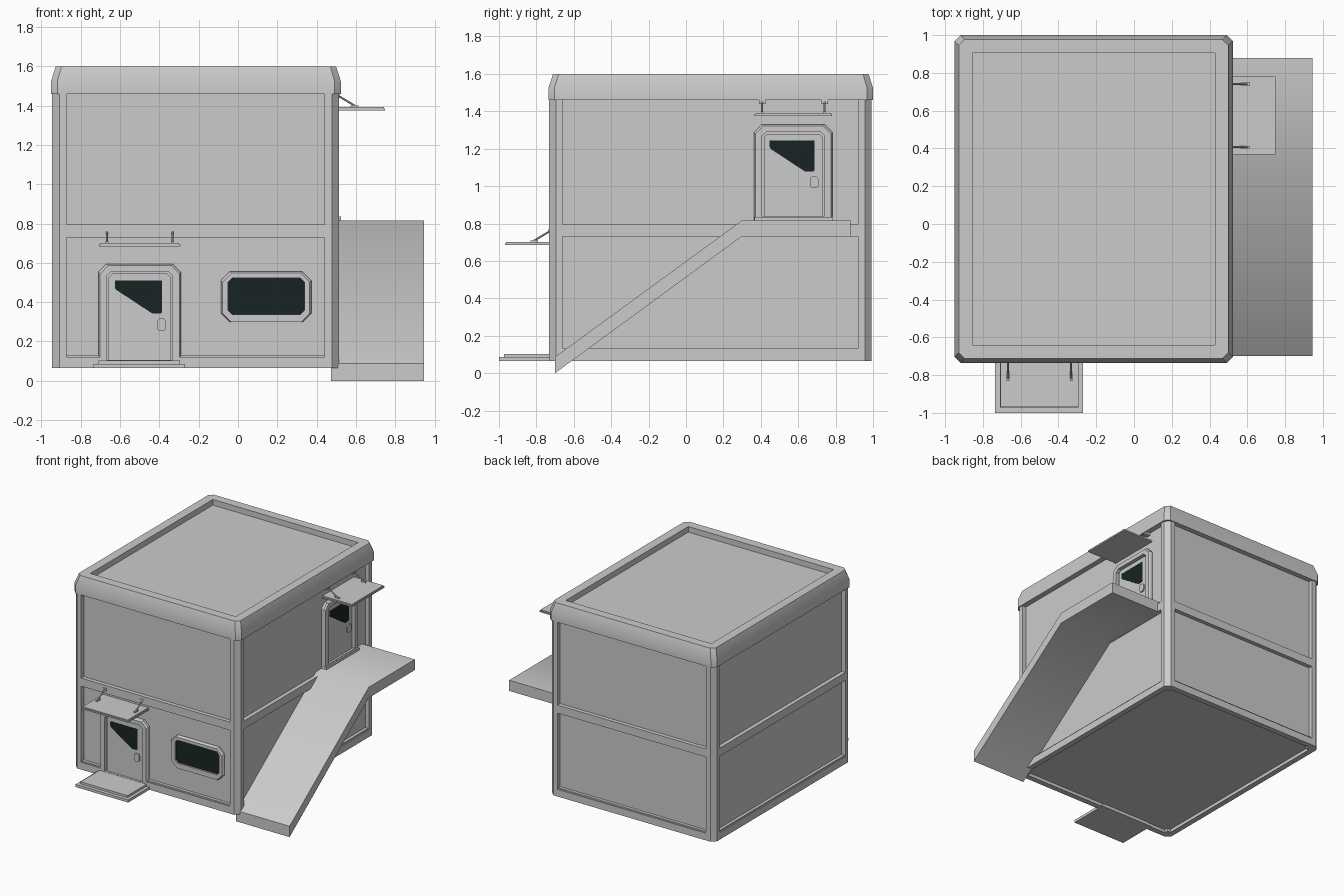
import bpy, bmesh, math
from mathutils import Vector

if "Cube" in bpy.data.objects:
    bpy.data.objects.remove(bpy.data.objects["Cube"])

X0, X1, Y0, Y1 = -0.945, 0.513, -0.732, 0.992   # outer wall planes
REC = 0.032                                      # wall panel recess

dark = bpy.data.materials.new("dark_glass")
dark.diffuse_color = (0.009, 0.017, 0.018, 1)
dark.use_nodes = True
dark.node_tree.nodes["Principled BSDF"].inputs["Base Color"].default_value = dark.diffuse_color


def loft(name, loops, wrap=False, mat=None, smooth=False):
    """Join successive closed loops of 3D points; cap the ends or wrap into a ring."""
    bm = bmesh.new()
    rows = [[bm.verts.new(p) for p in lp] for lp in loops]
    n = len(rows[0])
    pairs = list(zip(rows, rows[1:]))
    if wrap:
        pairs.append((rows[-1], rows[0]))
    else:
        bm.faces.new(rows[0])
        bm.faces.new(rows[-1])
    for a, b in pairs:
        for i in range(n):
            j = (i + 1) % n
            bm.faces.new((a[i], a[j], b[j], b[i]))
    bmesh.ops.remove_doubles(bm, verts=bm.verts, dist=1e-5)
    bmesh.ops.recalc_face_normals(bm, faces=bm.faces)
    me = bpy.data.meshes.new(name)
    bm.to_mesh(me)
    bm.free()
    ob = bpy.data.objects.new(name, me)
    bpy.context.collection.objects.link(ob)
    if mat:
        me.materials.append(mat)
    if smooth:
        bpy.ops.object.select_all(action='DESELECT')
        ob.select_set(True)
        bpy.context.view_layer.objects.active = ob
        bpy.ops.object.shade_smooth_by_angle(angle=math.radians(40))
    return ob


def octa(a0, a1, b0, b1, cb=0.0, ct=None):
    """Rectangle with cut corners: cb on the low side, ct on the high side."""
    ct = cb if ct is None else ct
    return [(a0 + cb, b0), (a1 - cb, b0), (a1, b0 + cb), (a1, b1 - ct),
            (a1 - ct, b1), (a0 + ct, b1), (a0, b1 - ct), (a0, b0 + cb)]


def on_wall(side, pts, d):
    """Place (along, height) points on the front or right wall, d outwards."""
    return [(u, Y0 - d, z) if side == "front" else (X1 + d, u, z) for u, z in pts]


def slab(name, side, pts, d0, d1, mat=None, smooth=False):
    return loft(name, [on_wall(side, pts, d0), on_wall(side, pts, d1)], mat=mat, smooth=smooth)


def plan(pts, z):
    return [(x, y, z) for x, y in pts]


def box(name, x0, x1, y0, y1, z0, z1):
    p = [(x0, y0), (x1, y0), (x1, y1), (x0, y1)]
    return loft(name, [plan(p, z0), plan(p, z1)])


def rod(name, a, b, r):
    a, b = Vector(a), Vector(b)
    q = (b - a).to_track_quat('Z', 'Y')
    ring = [q @ Vector((r * math.cos(t * math.pi / 4), r * math.sin(t * math.pi / 4), 0)) for t in range(8)]
    return loft(name, [[a + v for v in ring], [b + v for v in ring]])


# recessed wall body
box("wall_panels", X0 + REC, X1 - REC, Y0 + REC, Y1 - REC, 0.09, 1.5)

# chamfered corner posts
W, C = 0.073, 0.036
for i, (cx, sx) in enumerate(((X0, 1), (X1, -1))):
    for j, (cy, sy) in enumerate(((Y0, 1), (Y1, -1))):
        p = [(cx + sx * a, cy + sy * b) for a, b in ((C, 0), (W, 0), (W, W), (0, W), (0, C))]
        loft(f"corner_post_{i}{j}", [plan(p, 0.065), plan(p, 1.48)])

# floor belt and base rails, base split at the front door
T = REC + 0.012
for nm, z0, z1, d in (("belt", 0.73, 0.795, 0), ("base", 0.065, 0.122, 0), ("base_lip", 0.12, 0.132, 0.008)):
    gaps = [(X0 + W, X1 - W)] if nm == "belt" else [(X0 + W, -0.69), (-0.315, X1 - W)]
    for k, (a, b) in enumerate(gaps):
        box(f"{nm}_front_{k}", a, b, Y0 + d, Y0 + T, z0, z1)
    box(f"{nm}_back", X0 + W, X1 - W, Y1 - T, Y1 - d, z0, z1)
    box(f"{nm}_left", X0 + d, X0 + T, Y0 + W, Y1 - W, z0, z1)
    box(f"{nm}_right", X1 - T, X1 - d, Y0 + W, Y1 - W, z0, z1)


# roof with sloped parapet and sunken deck
def roof_loop(i, z, c):
    return plan(octa(-0.951 + i, 0.523 - i, -0.735 + i, 1.0 - i, c), z)


loft("roof", [roof_loop(0, 1.46, 0.032), roof_loop(0, 1.525, 0.032), roof_loop(0.024, 1.6, 0.03),
              roof_loop(0.095, 1.6, 0), roof_loop(0.095, 1.555, 0)], smooth=True)


def frame(name, side, o, i, co, ci, front=0.0):
    """Bevelled surround between outer rectangle o and inner rectangle i."""
    s = 0.008
    mid = (o[0] + s, o[1] - s, o[2], o[3] - s)
    loft(name, [on_wall(side, octa(*o, *co), -0.045), on_wall(side, octa(*o, *co), front - 0.012),
                on_wall(side, octa(*mid, *co), front), on_wall(side, octa(*i, *ci), front),
                on_wall(side, octa(*i, *ci), -0.045)], wrap=True)


def doorway(side, c, z):
    """Door, surround, glass, handle and canopy at centre c, raised by z."""
    n = side + "_"
    frame(n + "door_frame", side, (c - 0.21, c + 0.21, 0.085 + z, 0.595 + z),
          (c - 0.167, c + 0.167, 0.105 + z, 0.555 + z), (0, 0.042), (0, 0.022))
    slab(n + "door", side, octa(c - 0.158, c + 0.158, 0.1 + z, 0.545 + z, 0, 0.02), -0.04, -0.018)
    shape = [(-0.127, 0.51), (0.114, 0.51), (0.114, 0.35), (0.106, 0.342), (0.064, 0.342),
             (-0.12, 0.463), (-0.127, 0.475)]
    slab(n + "door_glass", side, [(c + u, z + v) for u, v in shape], -0.03, -0.016, dark)
    slab(n + "door_handle", side, octa(c + 0.088, c + 0.134, 0.254 + z, 0.317 + z, 0.011), -0.03, -0.008)
    # canopy with raised top plate and hanging rods
    slab(n + "canopy", side, octa(c - 0.207, c + 0.207, 0.684 + z * 0.94, 0.694 + z * 0.94), -0.03, 0.236)
    slab(n + "canopy_top", side, octa(c - 0.2, c + 0.2, 0.69 + z * 0.94, 0.701 + z * 0.94), -0.03, 0.23)
    for k, u in enumerate((c - 0.167, c + 0.167)):
        h = z * 0.94
        a = on_wall(side, [(u, 0.76 + h)], -0.005)[0]
        b = on_wall(side, [(u, 0.7 + h)], 0.095)[0]
        rod(f"{n}canopy_rod_{k}", a, b, 0.005)
        slab(f"{n}rod_foot_{k}", side, octa(u - 0.007, u + 0.007, 0.698 + h, 0.709 + h), 0.06, 0.1)
        slab(f"{n}rod_plate_{k}", side, octa(u - 0.017, u + 0.017, 0.748 + h, 0.772 + h), -0.035, 0.004)


doorway("front", -0.50, 0)
doorway("right", 0.574, 0.735)
slab("side_sill", "right", octa(0.365, 0.783, 0.81, 0.835), -0.04, 0.012)

# front window
frame("window_frame", "front", (-0.087, 0.373, 0.298, 0.555), (-0.05, 0.338, 0.338, 0.522), (0.045,), (0.02,), -0.008)
slab("window_glass", "front", octa(-0.055, 0.343, 0.333, 0.527, 0.02), -0.04, -0.022, dark)

# stepped porch slab
slab("porch_lower", "front", octa(-0.735, -0.27, 0.065, 0.086), -0.05, 0.268)
slab("porch_upper", "front", octa(-0.71, -0.295, 0.08, 0.103), -0.05, 0.24)

# side ramp with landing
ramp = [(-0.70, 0.0), (0.297, 0.73), (0.88, 0.73), (0.88, 0.815), (0.297, 0.815), (-0.70, 0.087)]
slab("ramp", "right", ramp, -0.04, 0.433, smooth=True)
